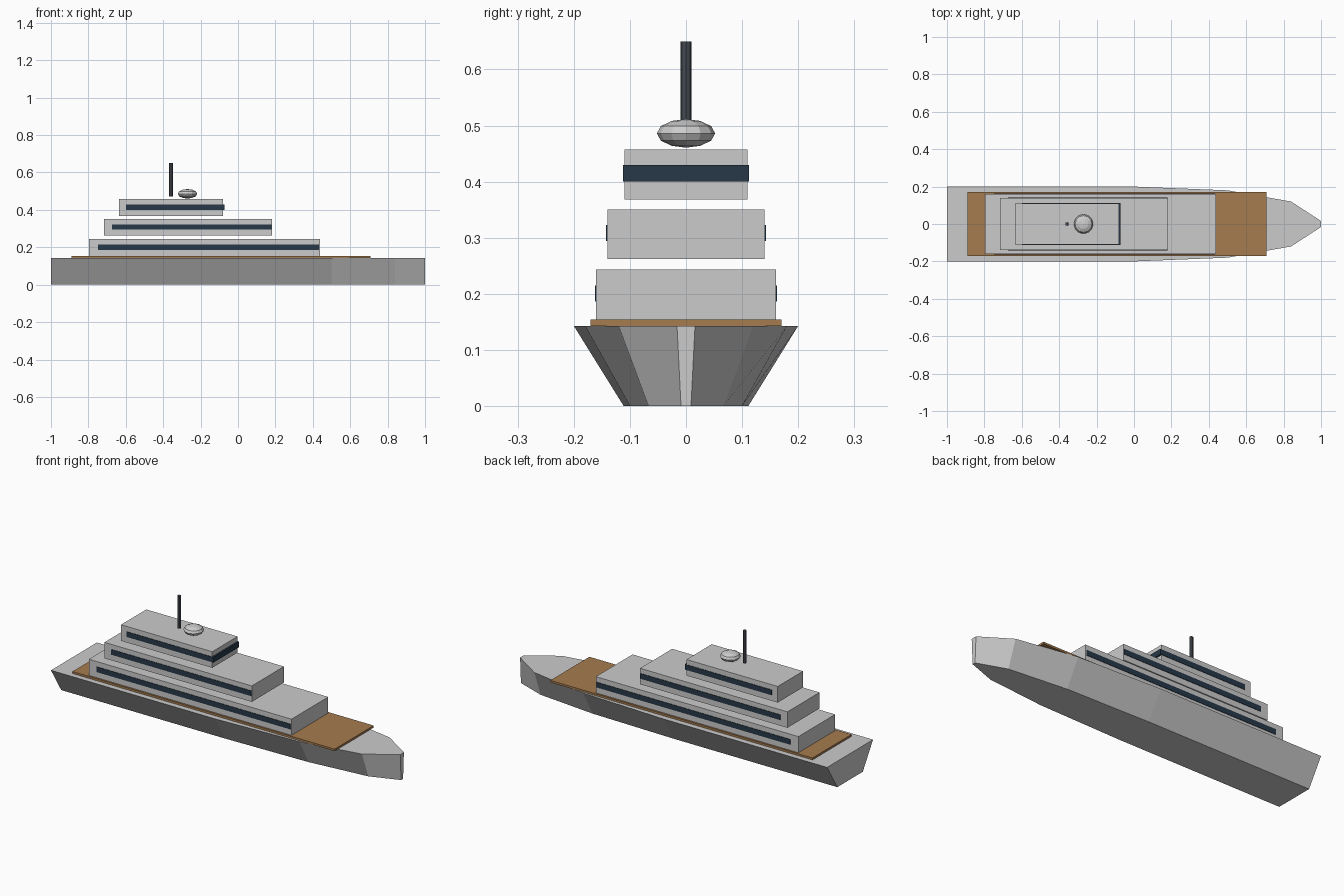
import bpy, bmesh
from mathutils import Matrix

if "Cube" in bpy.data.objects:
    bpy.data.objects.remove(bpy.data.objects["Cube"])


def material(name, rgb):
    m = bpy.data.materials.new(name)
    m.diffuse_color = (*rgb, 1)
    m.use_nodes = True
    m.node_tree.nodes["Principled BSDF"].inputs["Base Color"].default_value = m.diffuse_color
    return m


teak = material("teak", (0.38, 0.20, 0.08))
glass = material("dark_glass", (0.02, 0.04, 0.065))
steel = material("dark_steel", (0.06, 0.07, 0.085))


def add_object(name, bm, mat=None):
    bmesh.ops.recalc_face_normals(bm, faces=bm.faces)
    mesh = bpy.data.meshes.new(name)
    bm.to_mesh(mesh)
    bm.free()
    obj = bpy.data.objects.new(name, mesh)
    bpy.context.collection.objects.link(obj)
    if mat:
        mesh.materials.append(mat)
    return obj


def box(name, x0, x1, y0, y1, z0, z1, mat=None):
    bm = bmesh.new()
    place = Matrix.Translation(((x0 + x1) / 2, (y0 + y1) / 2, (z0 + z1) / 2))
    size = Matrix.Diagonal((x1 - x0, y1 - y0, z1 - z0, 1))
    bmesh.ops.create_cube(bm, size=1, matrix=place @ size)
    return add_object(name, bm, mat)


# Hull: plan outline at deck level, narrowed towards the keel
HULL_TOP = 0.143
half = [(-1, 0.2), (0, 0.2), (0.5, 0.18), (0.84, 0.12), (1, 0.016)]
outline = half + [(x, -y) for x, y in reversed(half)]
bm = bmesh.new()
top = [bm.verts.new((x, y, HULL_TOP)) for x, y in outline]
bottom = [bm.verts.new((x, y * 0.555, 0)) for x, y in outline]
bm.faces.new(top)
bm.faces.new(bottom[::-1])
for i in range(len(outline)):
    j = (i + 1) % len(outline)
    bm.faces.new((top[i], bottom[i], bottom[j], top[j]))
add_object("hull", bm)

# Wooden deck
box("deck", -0.89, 0.708, -0.17, 0.17, HULL_TOP, 0.154, teak)

# Cabin tiers with a window strip on each side
tiers = [  # x0, x1, half width, z0, z1, window x0, window x1
    ("lower", -0.797, 0.438, 0.16, 0.154, 0.243, -0.749, 0.432),
    ("middle", -0.716, 0.182, 0.14, 0.262, 0.35, -0.673, 0.18),
    ("upper", -0.636, -0.08, 0.11, 0.368, 0.457, -0.6, -0.08),
]
for name, x0, x1, w, z0, z1, wx0, wx1 in tiers:
    box(name + "_cabin", x0, x1, -w, w, z0, z1)
    for side, s in (("port", 1), ("starboard", -1)):
        ys = sorted((s * (w - 0.003), s * (w + 0.0025)))
        box(f"{name}_{side}_window", wx0, wx1, *ys, z0 + 0.032, z0 + 0.061, glass)

# Bridge windscreen at the front of the upper cabin
box("bridge_window", -0.083, -0.071, -0.112, 0.112, 0.4, 0.43, glass)

# Radar dome
bm = bmesh.new()
bmesh.ops.create_uvsphere(
    bm, u_segments=12, v_segments=6, radius=1,
    matrix=Matrix.Translation((-0.27, 0, 0.486)) @ Matrix.Diagonal((0.052, 0.052, 0.0255, 1)))
add_object("radar_dome", bm)

# Mast
bm = bmesh.new()
bmesh.ops.create_cone(
    bm, cap_ends=True, segments=8, radius1=0.01, radius2=0.01, depth=0.178,
    matrix=Matrix.Translation((-0.358, 0, 0.561)))
add_object("mast", bm, steel)
